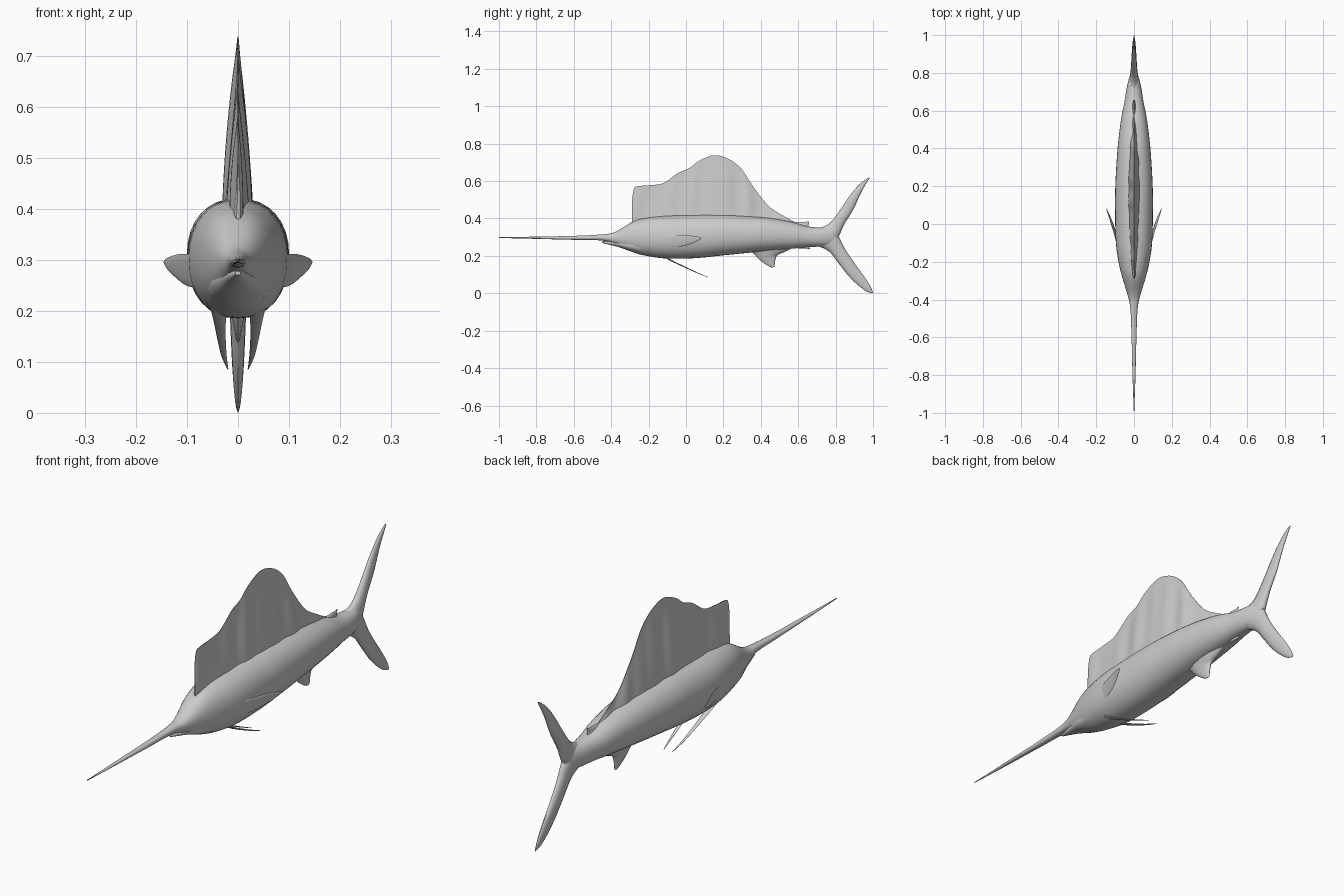
import bpy, bmesh
from math import sin, cos, pi, copysign, radians
from mathutils import Vector


def smooth_path(rows, n):
    """Catmull-Rom resampling of a list of equal-length tuples."""
    out = []
    for i in range(len(rows) - 1):
        a, b = rows[max(i - 1, 0)], rows[i]
        c, d = rows[i + 1], rows[min(i + 2, len(rows) - 1)]
        for k in range(n):
            t = k / n
            out.append([0.5 * (2*q + (r - p)*t + (2*p - 5*q + 4*r - s)*t*t + (3*q - p - 3*r + s)*t**3)
                        for p, q, r, s in zip(a, b, c, d)])
    return out + [list(rows[-1])]


def loft(name, rings, mirror=False, angle=50):
    bm = bmesh.new()
    loops = [[bm.verts.new(p) for p in ring] for ring in rings]
    n = len(loops[0])
    for a, b in zip(loops, loops[1:]):
        for i in range(n):
            bm.faces.new((a[i], a[(i + 1) % n], b[(i + 1) % n], b[i]))
    bm.faces.new(loops[0])
    bm.faces.new(loops[-1])
    bmesh.ops.recalc_face_normals(bm, faces=bm.faces)
    me = bpy.data.meshes.new(name)
    bm.to_mesh(me)
    bm.free()
    ob = bpy.data.objects.new(name, me)
    bpy.context.collection.objects.link(ob)
    bpy.ops.object.select_all(action='DESELECT')
    ob.select_set(True)
    bpy.context.view_layer.objects.active = ob
    bpy.ops.object.shade_smooth_by_angle(angle=radians(angle))
    if mirror:
        ob.modifiers.new("mirror", 'MIRROR').use_clip = False
    return ob


def spindle(name, stations, seg=32, power=2.2):
    """Stations: y, top z, bottom z, half width."""
    rings = []
    for y, top, bot, hw in smooth_path(stations, 5):
        ring = []
        for k in range(seg):
            c, s = cos(2*pi*k/seg), sin(2*pi*k/seg)
            ring.append((max(hw, .0008) * copysign(abs(c)**(2/power), c), y,
                         (top + bot)/2 + (top - bot)/2 * copysign(abs(s)**(2/power), s)))
        rings.append(ring)
    return loft(name, rings)


def fin(name, stations, normal=(1, 0, 0), mirror=False, seg=12):
    """Stations: leading xyz, trailing xyz, half thickness."""
    rings = []
    for r in smooth_path(stations, 5):
        a, b, th = Vector(r[:3]), Vector(r[3:6]), r[6]
        rings.append([(a + b)/2 + (a - b)/2 * cos(2*pi*k/seg)
                      + Vector(normal) * th * sin(2*pi*k/seg) for k in range(seg)])
    return loft(name, rings, mirror, 70)


def flat_fin(name, rows):
    """Fin on the centre plane: leading y z, trailing y z, half thickness."""
    return fin(name, [(0, a, b, 0, c, d, t) for a, b, c, d, t in rows])


# Body with the long bill
spindle("body_and_bill", [
    (-1.0, .300, .296, .001), (-.80, .303, .291, .008), (-.60, .307, .286, .013),
    (-.45, .315, .282, .019), (-.38, .328, .262, .033), (-.28, .385, .218, .063),
    (-.20, .405, .198, .082), (-.10, .415, .186, .096), (.05, .42, .188, .100),
    (.20, .42, .203, .099), (.40, .408, .223, .087), (.55, .385, .237, .069),
    (.65, .358, .247, .050), (.72, .351, .250, .039), (.78, .348, .258, .024),
    (.815, .318, .278, .008)])

# Lower jaw
spindle("lower_jaw", [
    (-.45, .278, .270, .005), (-.41, .280, .260, .016), (-.36, .285, .247, .030),
    (-.30, .29, .226, .050), (-.24, .30, .21, .062)], 20)

# Sail: wedge section with fanned ridges
sail_rows = [
    (-.288, .50, .003), (-.278, .56, .006), (-.255, .573, .009), (-.19, .578, .014),
    (-.12, .59, .018), (-.04, .645, .022), (.016, .668, .024), (.07, .708, .027),
    (.15, .738, .028), (.23, .717, .027), (.294, .668, .025), (.337, .604, .024),
    (.374, .55, .022), (.444, .465, .018), (.52, .415, .013), (.60, .37, .006)]
rings = []
LEVELS = 10
for y, top, w in smooth_path(sail_rows, 6):
    base = .37 if y < .4 else .37 - (y - .4) * .12
    left, right = [], []
    for k in range(LEVELS + 1):
        t = k / LEVELS
        lean = 1 - .12 * t
        z = base + (top - base) * t
        fold = 1 + .28 * t * sin(y * 62)
        hw = max(w * (1 - t)**.9 * 1.15 * fold, .001)
        shift = .006 * sin(y * 42) * t * (1 - t) * 2
        left.append((shift - hw, y, z))
        right.append((shift + hw, y, z))
    rings.append(left + right[::-1])
loft("sail_fin", rings, angle=60)

# Tail lobes
flat_fin("tail_upper_lobe", [
    (.70, .345, .80, .275, .026), (.765, .372, .818, .305, .021), (.82, .440, .848, .372, .016),
    (.87, .515, .893, .445, .012), (.92, .575, .932, .53, .008), (.96, .608, .962, .585, .005),
    (.980, .620, .981, .614, .001)])
flat_fin("tail_lower_lobe", [
    (.70, .255, .80, .325, .026), (.765, .223, .818, .300, .020), (.82, .155, .853, .232, .016),
    (.87, .092, .905, .155, .013), (.92, .043, .947, .098, .010), (.965, .010, .982, .045, .006),
    (.998, .000, 1.0, .006, .001)])

# Anal fin and small rear fins
flat_fin("anal_fin", [
    (.31, .25, .58, .25, .030), (.36, .213, .53, .222, .020), (.395, .178, .49, .205, .013),
    (.425, .155, .478, .180, .008), (.45, .141, .474, .150, .004), (.462, .138, .472, .141, .001)])
flat_fin("rear_dorsal_fin", [
    (.54, .365, .66, .345, .012), (.59, .380, .655, .362, .006), (.635, .381, .656, .372, .003),
    (.655, .385, .658, .380, .001)])
flat_fin("rear_anal_fin", [
    (.54, .255, .66, .262, .012), (.60, .240, .655, .250, .006), (.64, .239, .660, .243, .003),
    (.665, .236, .667, .239, .001)])

# Pectoral fins
fin("pectoral_fin", [
    (.086, -.125, .311, .078, -.115, .250, .004), (.103, -.06, .312, .092, -.06, .247, .004),
    (.118, -.01, .311, .107, -.01, .253, .004), (.132, .035, .307, .124, .035, .267, .003),
    (.142, .065, .302, .138, .065, .281, .002), (.145, .083, .298, .145, .083, .293, .001)],
    mirror=True)

# Pelvic fins: long thin trailing blades
fin("pelvic_fin", [
    (.054, -.13, .205, .022, -.13, .205, .006), (.047, -.08, .176, .024, -.08, .176, .004),
    (.040, -.01, .142, .024, -.01, .142, .003), (.032, .06, .110, .022, .06, .110, .002),
    (.021, .118, .086, .019, .118, .086, .001)], normal=(0, .3, .95), mirror=True)
